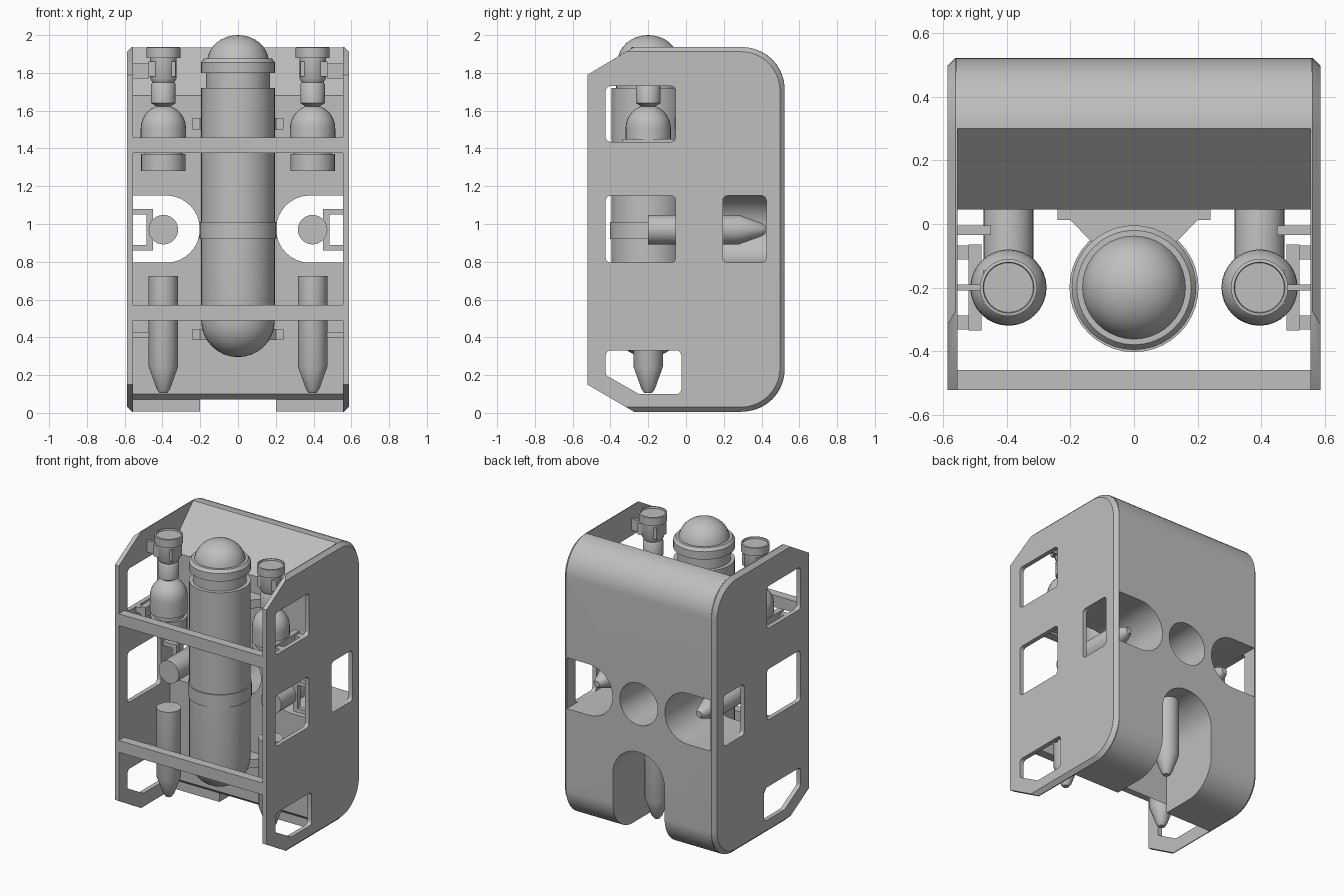
import bpy, bmesh, math
from mathutils import Matrix, Vector

if "Cube" in bpy.data.objects:
    bpy.data.objects.remove(bpy.data.objects["Cube"])

grey = bpy.data.materials.new("plain grey")
grey.use_nodes = True
COLOUR = (0.52, 0.52, 0.52, 1)
grey.diffuse_color = COLOUR
grey.node_tree.nodes["Principled BSDF"].inputs["Base Color"].default_value = COLOUR


def finish(name, bm, smooth=True):
    bmesh.ops.recalc_face_normals(bm, faces=bm.faces)
    mesh = bpy.data.meshes.new(name)
    bm.to_mesh(mesh)
    bm.free()
    mesh.materials.append(grey)
    ob = bpy.data.objects.new(name, mesh)
    bpy.context.collection.objects.link(ob)
    if smooth:
        shade(ob)
    return ob


def shade(ob):
    bpy.ops.object.select_all(action='DESELECT')
    ob.select_set(True)
    bpy.context.view_layer.objects.active = ob
    bpy.ops.object.shade_smooth_by_angle(angle=math.radians(35))


def box(name, xs, ys, zs):
    """Box between pairs of limits."""
    bm = bmesh.new()
    bmesh.ops.create_cube(bm, size=1)
    lim = (xs, ys, zs)
    for v in bm.verts:
        v.co = Vector([(a + b) / 2 + c * (b - a) for (a, b), c in zip(lim, v.co)])
    return finish(name, bm, False)


def turned(name, profile, at, horizontal=False, segs=32):
    """Solid of revolution from (radius, height) points; horizontal points +y."""
    bm = bmesh.new()
    pts = [bm.verts.new((r, 0, z)) for r, z in profile]
    edges = [bm.edges.new(p) for p in zip(pts, pts[1:])]
    bmesh.ops.spin(bm, geom=pts + edges, axis=(0, 0, 1), cent=(0, 0, 0),
                   angle=math.tau, steps=segs)
    bmesh.ops.remove_doubles(bm, verts=bm.verts, dist=1e-4)
    if horizontal:
        bm.transform(Matrix.Rotation(-math.pi / 2, 4, 'X'))
    bm.transform(Matrix.Translation(at))
    return finish(name, bm)


def dome(r, z, height, up=True):
    """Quarter arc profile, listed from low to high."""
    arc = [(r * math.cos(t * math.pi / 16), height * math.sin(t * math.pi / 16))
           for t in range(9)]
    return [(a, z + b) for a, b in arc] if up else [(a, z - b) for a, b in arc[::-1]]


def rounded(points):
    """Round polygon corners given as (a, b, radius)."""
    out = []
    for i, (a, b, r) in enumerate(points):
        p = Vector((a, b))
        if not r:
            out.append(p)
            continue
        u = (Vector(points[i - 1][:2]) - p).normalized()
        w = (Vector(points[(i + 1) % len(points)][:2]) - p).normalized()
        half = u.angle(w) / 2
        centre = p + (u + w).normalized() * (r / math.sin(half))
        start = p + u * (r / math.tan(half)) - centre
        end = p + w * (r / math.tan(half)) - centre
        steps = 12 if r > 0.1 else 4
        for k in range(steps + 1):
            t = k / steps
            out.append(centre + (start * (1 - t) + end * t).normalized() * r)
    return out


def prism(name, points, x0, x1, smooth=True):
    """Extrude a (y, z) outline along x."""
    bm = bmesh.new()
    face = bm.faces.new([bm.verts.new((x0, *p)) for p in points])
    ext = bmesh.ops.extrude_face_region(bm, geom=[face])
    bmesh.ops.translate(bm, vec=(x1 - x0, 0, 0),
                        verts=[v for v in ext["geom"] if isinstance(v, bmesh.types.BMVert)])
    return finish(name, bm, smooth)


def cut(ob, cutters):
    for c in cutters:
        c.hide_render = True
        m = ob.modifiers.new("cut", 'BOOLEAN')
        m.operation, m.solver, m.object = 'DIFFERENCE', 'EXACT', c
    graph = bpy.context.evaluated_depsgraph_get()
    mesh = bpy.data.meshes.new_from_object(ob.evaluated_get(graph))
    ob.modifiers.clear()
    ob.data = mesh
    for c in cutters:
        bpy.data.objects.remove(c)
    shade(ob)


# buoyancy block with slanted top front and rounded back
foam = prism("buoyancy_block", rounded([
    (0.045, 0.1, 0), (0.045, 1.68, 0), (0.3, 1.935, 0), (0.522, 1.935, 0.22),
    (0.522, 0.008, 0.22), (0.08, 0.008, 0), (0.08, 0.07, 0)]), -0.558, 0.558)
rod = [(0, 0), (1, 0), (1, 1), (0, 1)]
cutters = [
    turned("hole_cutter", [(r * 0.147, h * 2 - 1) for r, h in rod], (0, 0, 0.975), True),
    turned("arch_cutter", [(r * 0.2, h) for r, h in rod], (0, 0.08, 0.44), True),
    box("slot_cutter", (-0.2, 0.2), (0.08, 1), (-0.2, 0.44))]
for s in (-1, 1):
    cutters += [
        turned("notch_round", [(r * 0.178, h * 2 - 1) for r, h in rod], (s * 0.38, 0, 0.973), True),
        box("notch_box", sorted((s * 0.38, s * 0.7)), (-1, 1), (0.795, 1.151))]
cut(foam, cutters)


def window(y0, y1, z0, z1):
    c = 0.025
    return [(y0, z0, c), (y0, z1, c), (y1, z1, c), (y1, z0, c)]


WINDOWS = [window(-0.425, -0.055, 1.435, 1.73), window(-0.425, -0.055, 0.795, 1.15),
           window(0.195, 0.425, 0.795, 1.15),
           [(-0.425, 0.2, 0.02), (-0.425, 0.33, 0.025), (-0.025, 0.33, 0.025),
            (-0.025, 0.1, 0.025), (-0.25, 0.1, 0.02)]]
OUTLINE = [(-0.522, 0.15, 0), (-0.522, 1.79, 0), (-0.275, 1.937, 0),
           (0.522, 1.937, 0.23), (0.522, 0.006, 0.23), (-0.275, 0.006, 0)]

THRUSTER = [(0, 0), (0.02, 0), (0.035, 0.02), (0.078, 0.14), (0.078, 0.62), (0, 0.62)]

for s, side in ((1, "left"), (-1, "right")):
    # side plate, chamfered on its outer top, back and bottom edges
    plate = prism(side + "_side_plate", rounded(OUTLINE), s * 0.556, s * 0.587)
    bm = bmesh.new()
    bm.from_mesh(plate.data)
    rim = [e for e in bm.edges if all(abs(v.co.x) > 0.58 and v.co.y > -0.28 for v in e.verts)]
    bmesh.ops.bevel(bm, geom=rim, offset=0.025, segments=1, affect='EDGES')
    bm.to_mesh(plate.data)
    bm.free()
    cut(plate, [prism("window_cutter", rounded(w), s * 0.5, s * 0.65) for w in WINDOWS])

    x = s * 0.395
    # upright and level thrusters
    turned(side + "_upright_thruster", THRUSTER, (x, -0.2, 0.105))
    level = [(r, 0.62 - h) for r, h in THRUSTER[::-1]]
    turned(side + "_level_thruster", level, (x, -0.2, 0.97), True)
    # domed float canister
    turned(side + "_float", [(0, 1.28), (0.118, 1.28), (0.118, 1.37), (0.1, 1.37), (0.1, 1.40),
                             (0.12, 1.40)] + dome(0.12, 1.505, 0.125), (x, -0.2, 0))
    # lamp with neck and cap
    turned(side + "_lamp", [(0, 1.6), (0.065, 1.64), (0.065, 1.74), (0.058, 1.75), (0.07, 1.77),
                            (0.07, 1.88), (0.09, 1.88), (0.09, 1.935), (0.08, 1.937),
                            (0.078, 1.925), (0, 1.925)], (x, -0.2, 0))

    def fitting(name, x0, x1, ys, zs):
        box(side + "_" + name, sorted((s * x0, s * x1)), ys, zs)

    # lamp bracket
    fitting("lamp_clamp", 0.33, 0.475, (-0.255, -0.145), (1.78, 1.86))
    fitting("lamp_arm", 0.47, 0.56, (-0.21, -0.19), (1.77, 1.85))
    # float bracket
    fitting("float_bracket", 0.48, 0.52, (-0.335, -0.065), (1.38, 1.45))
    for y in (-0.31, -0.09):
        fitting("float_arm", 0.51, 0.56, (y - 0.022, y + 0.022), (1.395, 1.435))
    # level thruster bracket
    fitting("level_clamp", 0.45, 0.485, (-0.035, -0.005), (0.86, 1.08))
    for z in (0.875, 1.065):
        fitting("level_arm", 0.45, 0.56, (-0.035, -0.005), (z - 0.015, z + 0.015))
    # upright thruster bracket
    fitting("upright_arm", 0.46, 0.56, (-0.21, -0.19), (0.4, 0.425))

# rear thruster in the slot
turned("rear_thruster", THRUSTER, (0, 0.32, 0.105))

# central pressure hull with end domes, middle band and neck
hull = dome(0.195, 0.49, 0.195, False) + [
    (0.195, 0.92), (0.203, 0.92), (0.203, 1.01), (0.195, 1.01), (0.195, 1.72),
    (0.17, 1.72), (0.17, 1.80), (0.196, 1.80), (0.196, 1.855), (0.18, 1.875), (0.162, 1.875)]
turned("pressure_hull", hull + dome(0.162, 1.86, 0.14)[1:], (0, -0.2, 0), segs=40)

# hull saddles
for name, z in (("upper_saddle", 1.53), ("lower_saddle", 0.415)):
    bm = bmesh.new()
    half = [(0.24, 0.05), (0.24, 0.012), (0.2, 0.012), (0.12, -0.07)]
    outline = half + [(-a, b) for a, b in half[::-1]]
    face = bm.faces.new([bm.verts.new((a, b, z - 0.03)) for a, b in outline])
    ext = bmesh.ops.extrude_face_region(bm, geom=[face])
    bmesh.ops.translate(bm, vec=(0, 0, 0.06),
                        verts=[v for v in ext["geom"] if isinstance(v, bmesh.types.BMVert)])
    finish(name, bm, False)

# front cross bars
for name, z in (("upper_cross_bar", 1.375), ("lower_cross_bar", 0.49)):
    box(name, (-0.557, 0.557), (-0.522, -0.46), (z, z + 0.082))
